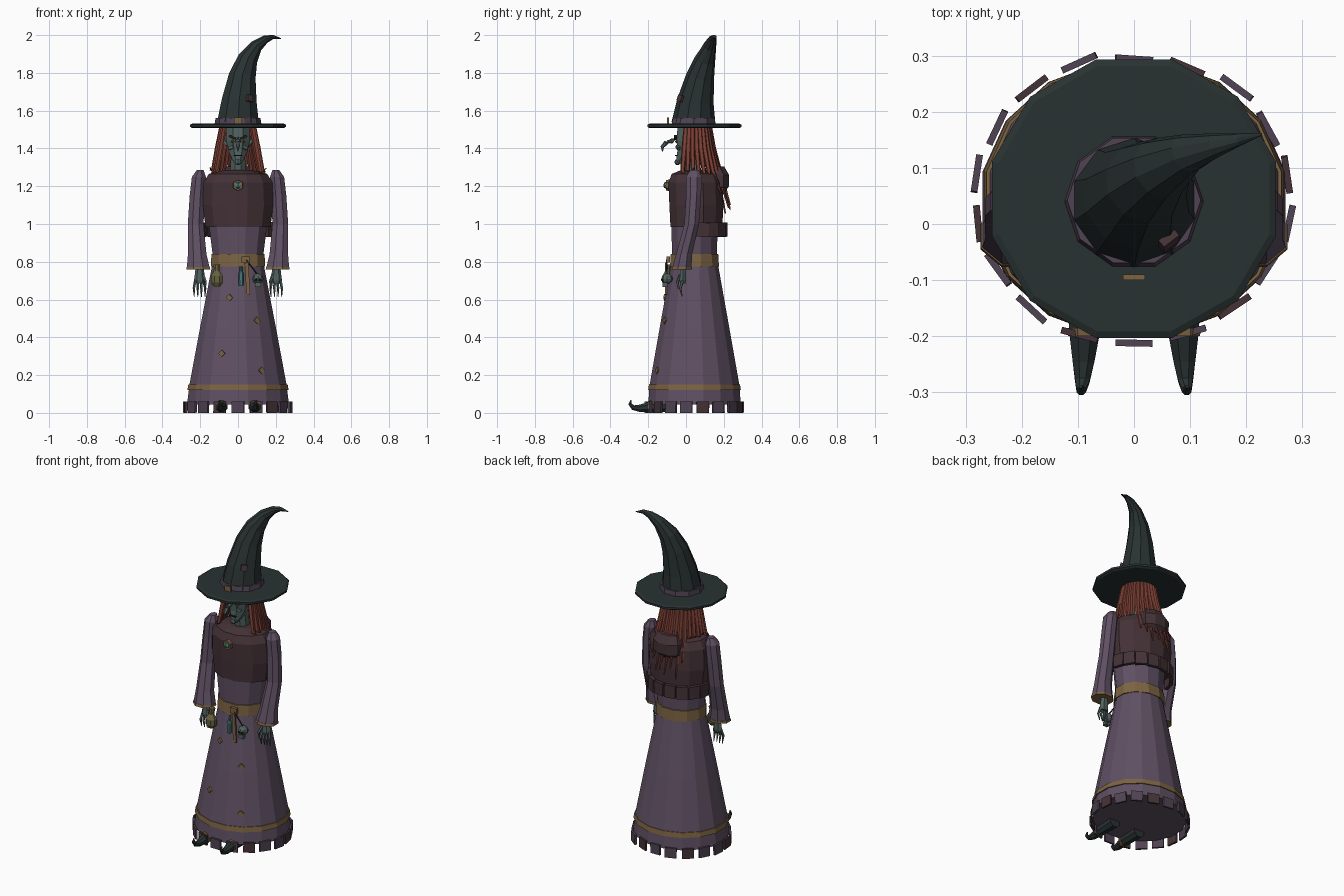
import bpy, bmesh, math, random
from mathutils import Vector, Matrix, Euler

random.seed(4)
COL = dict(dress=(.115, .08, .125), cloth=(.08, .055, .085), shawl=(.058, .032, .038), hat=(.022, .031, .031),
           gold=(.2, .125, .055), skin=(.085, .125, .115), hair=(.2, .05, .035), teal=(.06, .19, .18),
           dark=(.012, .015, .016), olive=(.13, .12, .05))
MATS = {}
for k, c in COL.items():
    MATS[k] = bpy.data.materials.new(k)
    MATS[k].diffuse_color = (*c, 1)


def finish(name, bm, mat):
    bmesh.ops.recalc_face_normals(bm, faces=bm.faces)
    me = bpy.data.meshes.new(name)
    bm.to_mesh(me)
    bm.free()
    me.materials.append(MATS[mat])
    ob = bpy.data.objects.new(name, me)
    bpy.context.collection.objects.link(ob)
    return ob


def skin_rings(name, rings, mat):
    bm = bmesh.new()
    vs = [[bm.verts.new(p) for p in r] for r in rings]
    n = len(vs[0])
    for a, b in zip(vs, vs[1:]):
        for i in range(n):
            j = (i + 1) % n
            bm.faces.new((a[i], a[j], b[j], b[i]))
    bm.faces.new(vs[0])
    bm.faces.new(vs[-1])
    return finish(name, bm, mat)


def loft(name, rings, n, mat):
    """Stack of level ellipses: (cx, cy, z, rx, ry)."""
    ang = [2 * math.pi * (i + .5) / n + math.pi / 2 for i in range(n)]
    return skin_rings(name, [[(x + rx * math.cos(a), y + ry * math.sin(a), z) for a in ang]
                             for x, y, z, rx, ry in rings], mat)


def tube(name, pts, n, mat):
    """Tapered tube along a path of (x, y, z, radius)."""
    P = [Vector(p[:3]) for p in pts]
    rings = []
    for i, p in enumerate(P):
        t = (P[min(i + 1, len(P) - 1)] - P[max(i - 1, 0)]).normalized()
        ref = Vector((0, 1, 0)) if abs(t.y) < .85 else Vector((0, 0, 1))
        u = t.cross(ref).normalized()
        w = t.cross(u)
        r = pts[i][3]
        rings.append([p + r * (u * math.cos(a) + w * math.sin(a))
                      for a in (2 * math.pi * (k + .5) / n for k in range(n))])
    return skin_rings(name, rings, mat)


def box(name, loc, size, mat, rot=(0, 0, 0)):
    bm = bmesh.new()
    bmesh.ops.create_cube(bm, size=1)
    bm.transform(Matrix.LocRotScale(Vector(loc), Euler(rot), Vector(size)))
    return finish(name, bm, mat)


def ball(name, loc, size, mat, seg=8, rings=5):
    bm = bmesh.new()
    bmesh.ops.create_uvsphere(bm, u_segments=seg, v_segments=rings, radius=1)
    bm.transform(Matrix.LocRotScale(Vector(loc), Euler((0, 0, 0)), Vector(size)))
    return finish(name, bm, mat)


CY = .045
# Skirt, hem trim and belt
loft("skirt", [(0, CY, .045, .275, .25), (0, CY, .15, .262, .242), (0, CY, .45, .205, .188),
               (0, CY, .78, .14, .128)], 16, "dress")
loft("hem_trim", [(0, CY, .12, .273, .25), (0, CY, .15, .268, .246)], 16, "gold")
loft("belt", [(0, CY, .775, .148, .134), (0, CY, .84, .146, .13)], 12, "gold")
# Ragged hem flaps
for i in range(18):
    a = 2 * math.pi * (i + .5) / 18
    r = random.uniform(-.006, .006)
    box("hem_flap", ((.28 + r) * math.cos(a), CY + (.253 + r) * math.sin(a), .03),
        (.066, .012, .06), "cloth" if i % 3 else "shawl", (0, random.uniform(-.05, .05), a + math.pi / 2 + random.uniform(-.12, .12)))
# Skirt patches
for x, z in ((-.045, .61), (.1, .49), (-.085, .315), (.125, .225)):
    k = .14 + .125 * (.78 - z) / .66
    y = CY - .92 * math.sqrt(k * k - x * x) - .002
    box("skirt_patch", (x, y, z), (.026, .012, .026), "gold", (0, math.pi / 4, math.atan(x / k)))

# Bodice and shawl
loft("bodice", [(0, CY, .83, .138, .122), (0, CY, 1.0, .16, .128), (0, CY, 1.2, .165, .125)], 12, "dress")
loft("shawl", [(0, .055, .985, .178, .142), (0, .055, 1.1, .194, .148), (0, .05, 1.22, .188, .148),
               (0, .05, 1.265, .16, .13), (0, .04, 1.285, .075, .07)], 12, "shawl")
loft("shawl_hump", [(0, .17, 1.165, .05, .03), (0, .18, 1.195, .09, .05), (0, .18, 1.26, .092, .052),
                    (0, .16, 1.305, .065, .045)], 8, "shawl")
for i in range(8):
    a = math.radians(12 + 156 * i / 7)
    box("shawl_flap", (.183 * math.cos(a), .055 + .152 * math.sin(a), .97), (.066, .02, .075), "shawl",
        (0, random.uniform(-.06, .06), a + math.pi / 2))
# Brooch
tube("brooch_rim", [(0, -.088, 1.205, .03), (0, -.106, 1.205, .028)], 6, "gold")
ball("brooch_gem", (0, -.108, 1.205), (.02, .012, .018), "teal", 6, 4)

# Arms, hands and shoes, both sides
for s in (-1, 1):
    loft("sleeve", [(s * .2, .045, 1.285, .02, .025), (s * .207, .042, 1.25, .04, .045),
                    (s * .216, .04, 1.15, .043, .043), (s * .224, .03, 1.0, .045, .042),
                    (s * .216, -.01, .84, .053, .046), (s * .21, -.022, .765, .066, .055)], 8, "dress")
    loft("cuff_trim", [(s * .21, -.023, .758, .069, .058), (s * .211, -.021, .772, .067, .056)], 8, "gold")
    loft("palm", [(s * .205, -.015, .79, .018, .016), (s * .203, -.015, .745, .024, .018),
                  (s * .203, -.017, .7, .03, .02), (s * .203, -.017, .685, .024, .015)], 6, "skin")
    for k in range(4):
        d = (k - 1.5)
        x = s * .203 + d * .015
        tube("finger", [(x, -.018, .7, .008), (x + d * .005, -.03, .66, .007),
                        (x + d * .004, -.02, .615, .002)], 5, "skin")
    tube("thumb", [(s * .185, -.03, .73, .009), (s * .172, -.045, .695, .008), (s * .172, -.042, .655, .002)], 5, "skin")
    tube("shoe", [(s * .088, -.06, .036, .036), (s * .088, -.19, .032, .03), (s * .09, -.245, .024, .021),
                  (s * .092, -.28, .028, .014), (s * .094, -.297, .048, .009), (s * .095, -.29, .068, .003)], 8, "hat")
    tube("shoe_strap", [(s * .088, -.185, .034, .034), (s * .088, -.2, .034, .032)], 8, "gold")
    # Face halves
    ball("eye", (s * .027, -.05, 1.437), (.013, .008, .008), "olive", 6, 4)
    box("brow", (s * .029, -.056, 1.459), (.04, .016, .012), "dark", (0, -s * .4, 0))
    box("cheekbone", (s * .036, -.043, 1.405), (.026, .016, .016), "skin", (0, s * .5, s * .4))
    tube("ear", [(s * .055, .01, 1.42, .014), (s * .075, .015, 1.44, .012), (s * .092, .02, 1.465, .002)], 5, "skin")

# Head and face
loft("neck", [(0, .04, 1.25, .045, .045), (0, .03, 1.38, .04, .045)], 8, "skin")
loft("head", [(0, -.03, 1.318, .016, .02), (0, -.018, 1.34, .032, .036), (0, .01, 1.39, .056, .06),
              (0, .02, 1.44, .068, .076), (0, .03, 1.525, .07, .08)], 8, "skin")
tube("nose", [(0, -.04, 1.462, .01), (0, -.078, 1.438, .014), (0, -.108, 1.428, .013),
              (0, -.126, 1.408, .009), (0, -.124, 1.385, .003)], 6, "skin")
ball("nose_wart", (.012, -.095, 1.44), (.006, .006, .006), "skin", 5, 4)
box("mouth", (0, -.052, 1.363), (.042, .012, .006), "dark")
ball("chin", (0, -.045, 1.328), (.018, .016, .017), "skin", 6, 5)

# Hair strands
for i in range(20):
    a = math.radians(-28 + 236 * i / 19)
    c, d = math.cos(a), math.sin(a)
    back = d > .6
    end = random.uniform(1.05, 1.2) if back else random.uniform(1.25, 1.3)
    tube("hair_strand", [(.085 * c, .04 + .085 * d, 1.52, .013), (.108 * c, .04 + .105 * d, 1.4, .015),
                         (.132 * c, .045 + .135 * d, 1.28, .012),
                         (.15 * c, .05 + (.185 if back else .135) * d, end, .004)], 5, "hair")

# Hat
loft("hat_brim", [(0, CY, 1.507, .25, .245), (0, CY, 1.514, .262, .257), (0, CY, 1.526, .262, .257),
                  (0, CY, 1.532, .25, .245)], 12, "hat")
tube("hat_cone", [(0, .04, 1.53, .117), (.006, .05, 1.65, .097), (.022, .075, 1.78, .075), (.05, .1, 1.87, .056),
                  (.095, .125, 1.94, .036), (.145, .14, 1.978, .022), (.185, .15, 1.99, .012),
                  (.228, .16, 1.982, .002)], 10, "hat")
loft("hat_band", [(0, .04, 1.53, .124, .122), (0, .042, 1.56, .119, .117)], 10, "cloth")
box("hat_buckle", (0, -.095, 1.54), (.04, .01, .045), "gold")
box("hat_patch", (.062, -.03, 1.665), (.035, .016, .035), "shawl", (-.25, .2, .65))

# Items on the belt
box("belt_buckle", (.04, -.095, .812), (.042, .018, .034), "gold")
box("belt_tail", (.05, -.106, .71), (.02, .01, .17), "gold", (0, -.06, 0))
tube("cord", [(.045, -.103, .81, .004), (.105, -.1, .73, .004)], 5, "dark")
loft("pouch", [(-.112, -.1, .67, .018, .015), (-.112, -.1, .69, .034, .028), (-.112, -.1, .725, .034, .028),
               (-.112, -.095, .755, .014, .012), (-.112, -.09, .785, .02, .016)], 8, "olive")
loft("pouch_tie", [(-.112, -.095, .75, .018, .016), (-.112, -.095, .76, .018, .016)], 8, "gold")
loft("bottle", [(.016, -.108, .675, .013, .013), (.016, -.108, .735, .014, .014), (.016, -.105, .75, .007, .007),
                (.016, -.1, .775, .007, .007)], 6, "teal")
ball("skull", (.106, -.1, .71), (.029, .03, .028), "skin", 8, 6)
box("skull_jaw", (.106, -.112, .679), (.03, .026, .024), "skin")
for d in (-1, 1):
    ball("skull_socket", (.106 + d * .011, -.126, .705), (.008, .006, .008), "dark", 6, 4)
